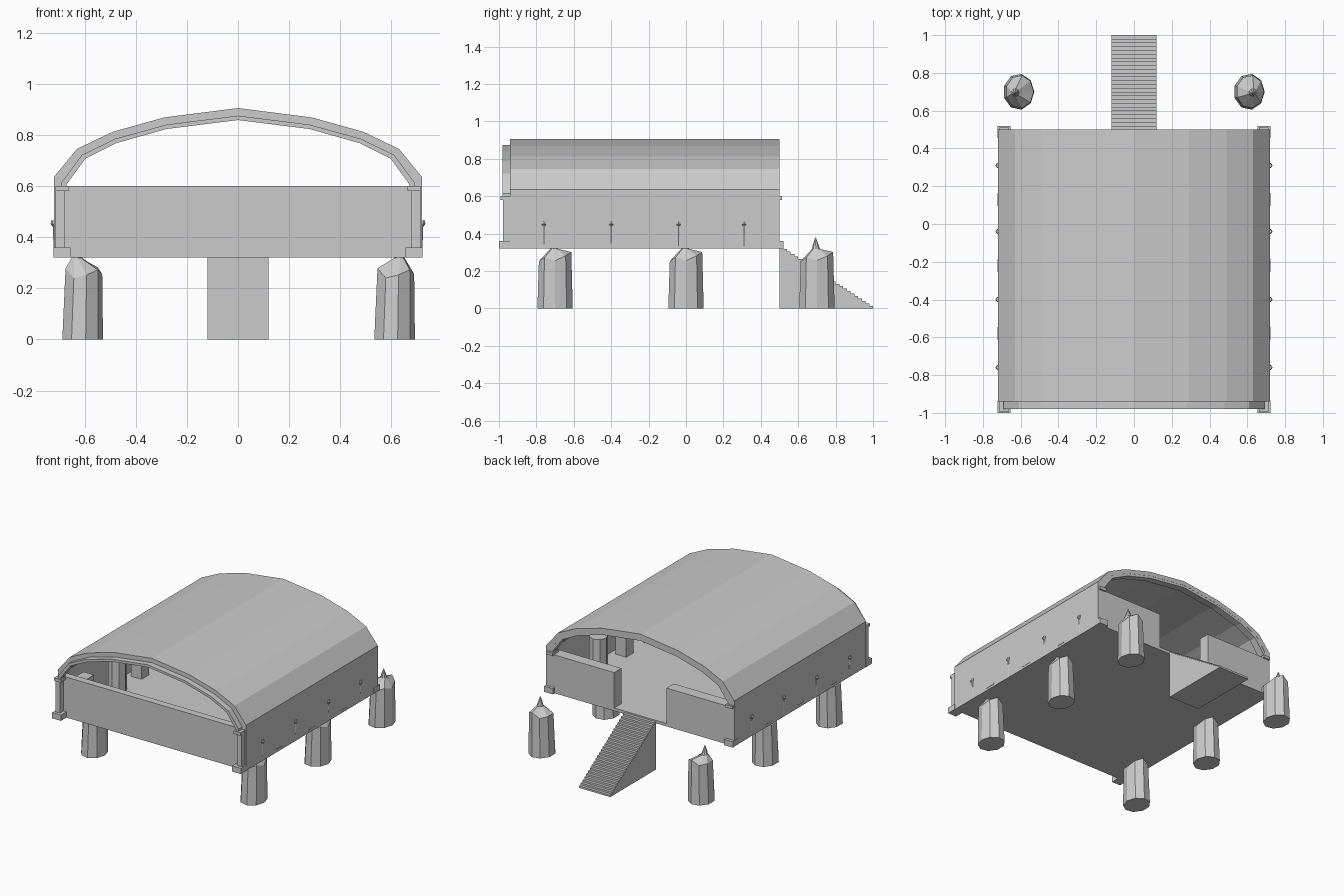
import bpy, bmesh, math

if "Cube" in bpy.data.objects:
    bpy.data.objects.remove(bpy.data.objects["Cube"])


def mesh(name, verts, faces):
    me = bpy.data.meshes.new(name)
    me.from_pydata(verts, [], faces)
    bm = bmesh.new()
    bm.from_mesh(me)
    bmesh.ops.recalc_face_normals(bm, faces=bm.faces)
    bm.to_mesh(me)
    bm.free()
    ob = bpy.data.objects.new(name, me)
    bpy.context.collection.objects.link(ob)
    return ob


def box(name, x0, x1, y0, y1, z0, z1):
    v = [(x, y, z) for x in (x0, x1) for y in (y0, y1) for z in (z0, z1)]
    f = [(0, 1, 3, 2), (4, 6, 7, 5), (0, 4, 5, 1), (2, 3, 7, 6), (0, 2, 6, 4), (1, 5, 7, 3)]
    return mesh(name, v, f)


def strip(name, outer, inner, y0, y1):
    """Extrude the band between two half profiles, mirrored in x, along y."""
    def full(p):
        return p + [(-x, z) for x, z in reversed(p[:-1])]
    o, i = full(outer), full(inner)
    n = len(o)
    v = [(x, y, z) for y in (y0, y1) for x, z in o + i]
    f = []
    for k in range(n - 1):
        a, b, c, d = k, k + 1, n + k + 1, n + k
        e = 2 * n
        f += [(a, b, c, d), (a + e, b + e, c + e, d + e),
              (a, b, b + e, a + e), (d, c, c + e, d + e)]
    for k in (0, n - 1):
        f.append((k, n + k, 3 * n + k, 2 * n + k))
    return mesh(name, v, f)


def rings(name, levels):
    """Stack equal-sided rings and cap both ends."""
    n = len(levels[0])
    v = [p for ring in levels for p in ring]
    f = [tuple(range(n)), tuple(range(len(v) - n, len(v)))]
    for l in range(len(levels) - 1):
        for k in range(n):
            a, b = l * n + k, l * n + (k + 1) % n
            f.append((a, b, b + n, a + n))
    return mesh(name, v, f)


# Curved roof running down into the side walls
strip("roof_and_side_walls",
      [(.72, .32), (.72, .635), (.63, .745), (.49, .812), (.29, .868), (0, .905)],
      [(.69, .32), (.69, .615), (.61, .722), (.48, .785), (.28, .84), (0, .875)],
      -.94, .5)

# Arched frames at both ends
for name, y0, y1 in (("front_arch", -.98, -.93), ("back_arch", .45, .499)):
    strip(name,
          [(.69, .60), (.69, .615), (.61, .722), (.48, .785), (.28, .84), (0, .875)],
          [(.67, .60), (.67, .607), (.597, .707), (.475, .768), (.28, .823), (0, .858)],
          y0, y1)

# Floor, front wall and the split back wall
box("floor", -.715, .715, -.94, .5, .32, .34)
box("front_wall", -.70, .70, -.94, -.89, .32, .60)
for s in (-1, 1):
    x0, x1 = sorted((s * .2, s * .7))
    box("back_wall", x0, x1, .42, .5, .32, .585)

# Corner posts with foot and cap blocks
for s in (-1, 1):
    def side_box(name, a, b, *rest):
        x0, x1 = sorted((s * a, s * b))
        box(name, x0, x1, *rest)
    for back in (False, True):
        def span(d0, d1):
            return (.52 - d1, .52 - d0) if back else (-1 + d0, -1 + d1)
        side_box("corner_foot", .655, .722, *span(0, .065), .32, .36)
        side_box("corner_post", .677, .713, *span(.021, .07), .36, .58)
        side_box("corner_cap", .662, .713, *span(.008, .07), .58, .60)

    # Low blocks and posts standing along the inside of the walls
    for y in (-.8, -.2):
        side_box("inner_block", .57, .65, y - .04, y + .04, .34, .57)
    for y in (-.46, .1):
        ring = [(s * .6 + .06 * math.cos(k * math.pi / 4),
                 y + .06 * math.sin(k * math.pi / 4)) for k in range(8)]
        rings("inner_post", [[(x, yy, z) for x, yy in ring] for z in (.34, .58)])

    # Wall pegs with hanging tails, and thin strips between them
    for y in (-.76, -.4, -.04, .31):
        def peg(r, z):
            return [(s * .718 + r * math.cos(k * math.pi / 3),
                     y + r * math.sin(k * math.pi / 3), z) for k in range(6)]
        rings("wall_peg", [peg(.003, .335), peg(.006, .44), peg(.015, .452), peg(.012, .466)])
    for y in (-.58, -.22, .13):
        side_box("wall_strip", .71, .722, y - .035, y + .035, .335, .342)

# Wooden piles with slanted shoulders and a pointed tip
N = 9
UNIT = [(math.cos(2 * math.pi * k / N), math.sin(2 * math.pi * k / N)) for k in range(N)]
for sx in (-1, 1):
    for y in (-.7, 0, .7):
        cx = sx * .61
        base = [(cx + .082 * c, y + .096 * t, 0) for c, t in UNIT]
        top = [(cx + .005 + .074 * c, y + .088 * t, .27 + .018 * t + .014 * (k % 3 - 1))
               for k, (c, t) in enumerate(UNIT)]
        neck = [(cx + sx * .02 + .022 * c, y - .005 + .022 * t, .318) for c, t in UNIT]
        mid = [(cx + sx * .02 + .014 * c, y - .007 + .014 * t, .345) for c, t in UNIT]
        tip = [(cx + sx * .02 + .001 * c, y - .007 + .001 * t, .38) for c, t in UNIT]
        rings("pile", [base, top, neck, mid, tip])

# Solid staircase at the back
STEPS = 25
prof = [(.5, 0), (1.0, 0)]
for k in range(STEPS):
    z = .33 * (k + 1) / STEPS
    prof += [(1.0 - .5 * k / STEPS, z), (1.0 - .5 * (k + 1) / STEPS, z)]
m = len(prof)
verts = [(x, y, z) for x in (-.12, .12) for y, z in prof]
faces = [tuple(range(m)), tuple(range(m, 2 * m))]
faces += [(k, (k + 1) % m, (k + 1) % m + m, k + m) for k in range(m)]
mesh("stairs", verts, faces)
